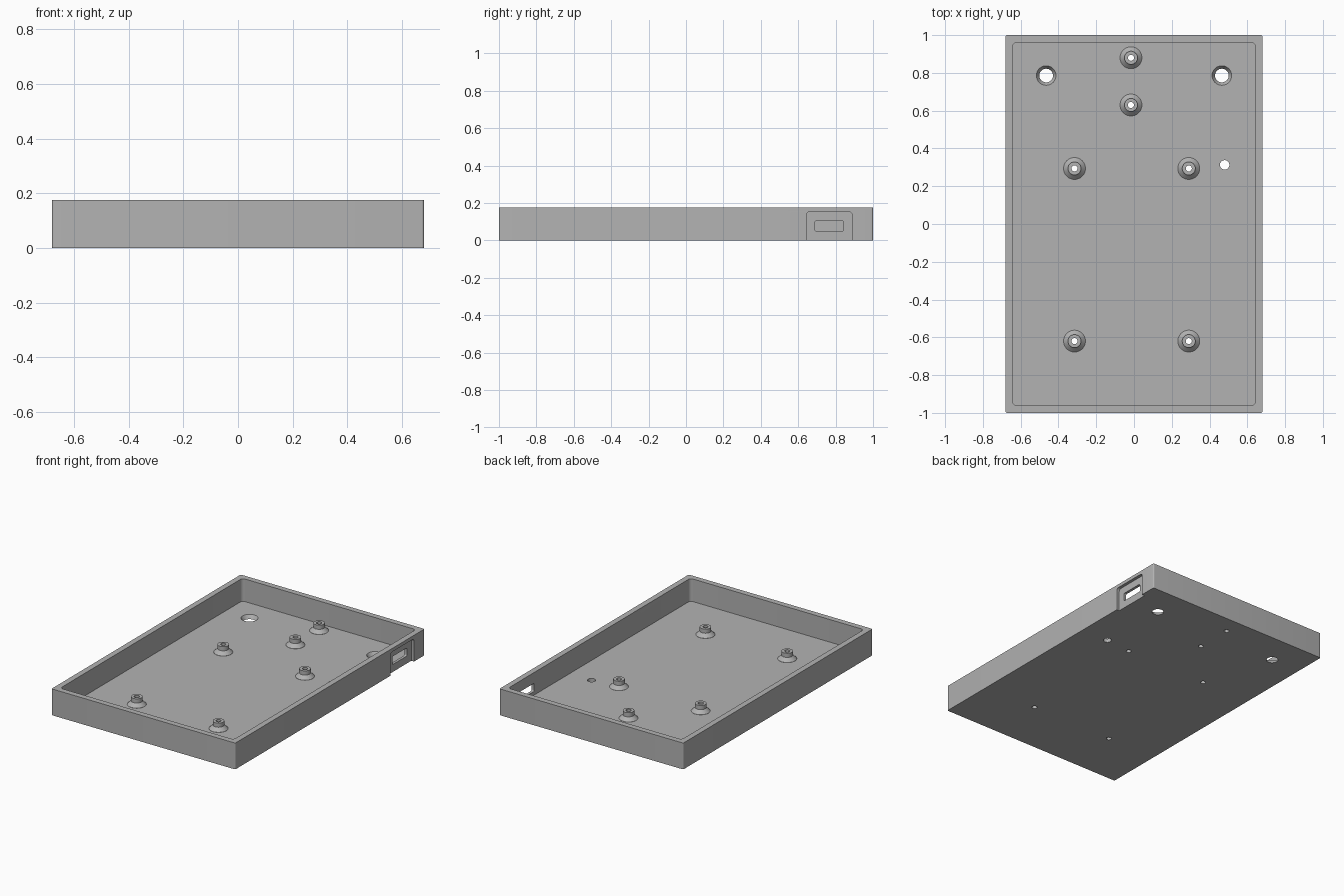
import bpy, bmesh
from math import pi, sin, cos
from mathutils import Matrix, Vector

if "Cube" in bpy.data.objects:
    bpy.data.objects.remove(bpy.data.objects["Cube"], do_unlink=True)

WIDTH, LENGTH, HEIGHT = 1.36, 2.0, 0.176
WALL, FLOOR = 0.038, 0.025
STUDS = [(-0.016, 0.88), (-0.016, 0.63), (-0.315, 0.294), (0.29, 0.294),
         (-0.315, -0.62), (0.29, -0.62)]

grey = bpy.data.materials.new("plain grey")
grey.use_nodes = True
colour = (0.45, 0.45, 0.45, 1)
grey.diffuse_color = colour
grey.node_tree.nodes["Principled BSDF"].inputs["Base Color"].default_value = colour


def finish(name, bm):
    bmesh.ops.recalc_face_normals(bm, faces=bm.faces)
    mesh = bpy.data.meshes.new(name)
    bm.to_mesh(mesh)
    bm.free()
    mesh.materials.append(grey)
    obj = bpy.data.objects.new(name, mesh)
    bpy.context.collection.objects.link(obj)
    return obj


def rounded_block(name, size, centre, radius, axis):
    """Box whose edges parallel to the axis are rounded."""
    bm = bmesh.new()
    bmesh.ops.create_cube(bm, size=1)
    bmesh.ops.scale(bm, vec=size, verts=bm.verts)
    edges = [e for e in bm.edges
             if abs((e.verts[0].co - e.verts[1].co)[axis]) > 0.001]
    bmesh.ops.bevel(bm, geom=edges, offset=radius, segments=6,
                    profile=0.5, affect='EDGES')
    bmesh.ops.translate(bm, vec=centre, verts=bm.verts)
    return finish(name, bm)


def drill(name, x, y, bottom, top, z0=-0.01, z1=0.035):
    bm = bmesh.new()
    bmesh.ops.create_cone(bm, cap_ends=True, segments=40, radius1=bottom,
                          radius2=top, depth=z1 - z0,
                          matrix=Matrix.Translation((x, y, (z0 + z1) / 2)))
    return finish(name, bm)


def lathe(name, profile, x, y, steps=40):
    """Closed ring profile turned about a vertical axis."""
    bm = bmesh.new()
    rings = [[bm.verts.new((x + r * cos(2 * pi * i / steps),
                            y + r * sin(2 * pi * i / steps), z))
              for i in range(steps)] for r, z in profile]
    for a, b in zip(rings, rings[1:] + rings[:1]):
        for i in range(steps):
            j = (i + 1) % steps
            bm.faces.new((a[i], a[j], b[j], b[i]))
    return finish(name, bm)


def smooth(obj):
    bpy.ops.object.select_all(action='DESELECT')
    obj.select_set(True)
    bpy.context.view_layer.objects.active = obj
    bpy.ops.object.shade_smooth_by_angle(angle=0.5)


# Tray body with slightly softened upright corners
tray = rounded_block("tray", (WIDTH, LENGTH, HEIGHT),
                     (0, 0, HEIGHT / 2), 0.008, 2)

# Inner cavity
cutters = [rounded_block("cavity_cutter",
                         (WIDTH - 2 * WALL, LENGTH - 2 * WALL, 0.4),
                         (0, 0, FLOOR + 0.2), 0.022, 2)]
# Connector recess on the outside of the left wall, open at the bottom
cutters.append(rounded_block("recess_cutter", (0.1, 0.246, 0.253),
                             (WIDTH / 2 - 0.02 + 0.05, 0.766, 0.0265), 0.018, 0))
# Connector slot through that wall
cutters.append(rounded_block("slot_cutter", (0.2, 0.154, 0.054),
                             (WIDTH / 2, 0.766, 0.077), 0.008, 0))
# Countersunk mounting holes
for x in (-0.465, 0.465):
    cutters.append(drill("mount_hole_cutter", x, 0.786, 0.036, 0.052, 0, FLOOR))
    cutters[-1].scale.z = 1.02
    cutters[-1].location.z = -0.0002
# Small floor hole and screw holes under the studs
cutters.append(drill("small_hole_cutter", 0.48, 0.313, 0.025, 0.025))
for x, y in STUDS:
    cutters.append(drill("screw_hole_cutter", x, y, 0.016, 0.016))

for cutter in cutters:
    mod = tray.modifiers.new(cutter.name, 'BOOLEAN')
    mod.operation = 'DIFFERENCE'
    mod.solver = 'EXACT'
    mod.object = cutter
    cutter.hide_render = True

# Bake the cuts and drop the cutters
bpy.context.view_layer.update()
graph = bpy.context.evaluated_depsgraph_get()
baked = bpy.data.meshes.new_from_object(tray.evaluated_get(graph))
tray.modifiers.clear()
tray.data = baked
for cutter in cutters:
    bpy.data.objects.remove(cutter, do_unlink=True)
smooth(tray)

# Screw studs: flared foot, straight neck, bored through
foot = FLOOR - 0.001
profile = [(0.016, foot), (0.058, foot), (0.058, FLOOR + 0.001),
           (0.035, FLOOR + 0.024), (0.035, FLOOR + 0.052), (0.016, FLOOR + 0.052)]
for n, (x, y) in enumerate(STUDS, 1):
    smooth(lathe(f"screw_stud_{n}", profile, x, y))
